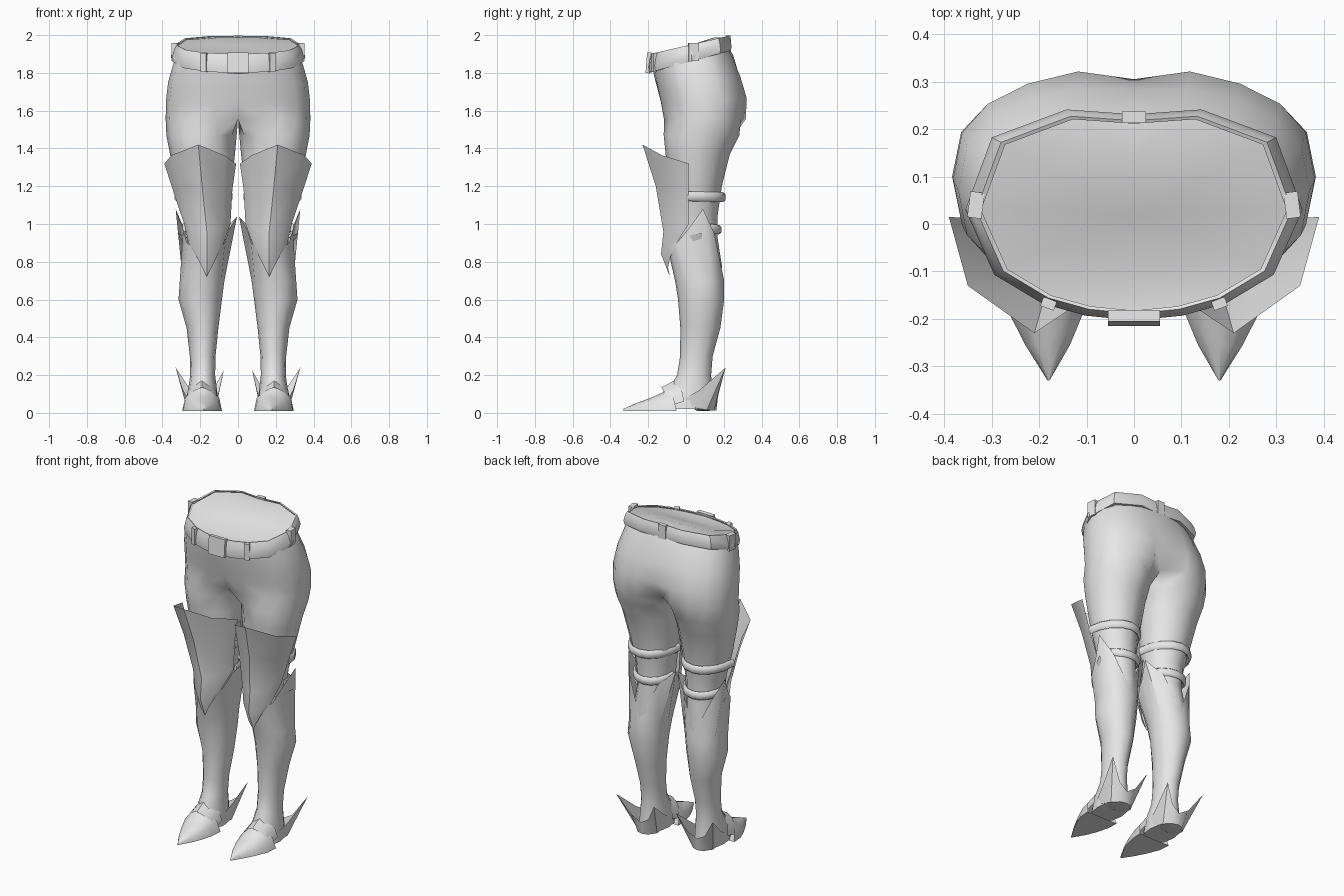
import bpy, bmesh, math
from math import sin, cos, pi, radians

if "Cube" in bpy.data.objects:
    bpy.data.objects.remove(bpy.data.objects["Cube"])

grey = bpy.data.materials.new("light_grey")
grey.diffuse_color = (0.8, 0.8, 0.8, 1)
grey.use_nodes = True
grey.node_tree.nodes["Principled BSDF"].inputs["Base Color"].default_value = grey.diffuse_color


def finish(ob, angle, mirror):
    ob.data.materials.append(grey)
    bpy.ops.object.select_all(action='DESELECT')
    ob.select_set(True)
    bpy.context.view_layer.objects.active = ob
    bpy.ops.object.shade_smooth_by_angle(angle=radians(angle))
    if mirror:
        m = ob.modifiers.new("Mirror", 'MIRROR')
        m.use_mirror_merge = True
        m.merge_threshold = 0.0005
    return ob


def loft(name, rows, closed=True, cap_start=False, cap_end=False, angle=50, mirror=True):
    """Skin a list of equal-length point rows."""
    bm = bmesh.new()
    vs = [[bm.verts.new(p) for p in r] for r in rows]
    n = len(rows[0])
    for a, b in zip(vs, vs[1:]):
        for i in range(n if closed else n - 1):
            j = (i + 1) % n
            bm.faces.new((a[i], b[i], b[j], a[j]))
    if cap_start:
        bm.faces.new(vs[0])
    if cap_end:
        bm.faces.new(vs[-1][::-1])
    # drop inner faces lying on the mirror plane
    flat = [f for f in bm.faces if all(abs(v.co.x) < 1e-5 for v in f.verts)]
    bmesh.ops.delete(bm, geom=flat, context='FACES')
    bmesh.ops.remove_doubles(bm, verts=bm.verts, dist=0.0004)
    bmesh.ops.recalc_face_normals(bm, faces=bm.faces)
    me = bpy.data.meshes.new(name)
    bm.to_mesh(me)
    bm.free()
    ob = bpy.data.objects.new(name, me)
    bpy.context.collection.objects.link(ob)
    return finish(ob, angle, mirror)


def ellipse(z, cx, cy, rx, ry, start=-90):
    return [(cx + rx * cos(radians(start + 30 * i)),
             cy + ry * sin(radians(start + 30 * i)), z) for i in range(12)]


# Hips and thighs: half pelvis rings flowing into one leg, then mirrored
def pelvis(z, slope, hx, yf, yb, cleft):
    cy, ry = (yf + yb) / 2, (yb - yf) / 2
    pts = []
    for i in range(11):
        c = cos(pi * i / 10)
        y = cy - ry * math.copysign(abs(c) ** 0.75, c)
        if i == 10:
            y -= cleft
        if i == 0:
            y += cleft * 0.3
        x = 0 if i in (0, 10) else hx * sin(pi * i / 10)
        pts.append((x, y, z + slope * y))
    return pts + [(0, cy, z + slope * cy)]


body = [pelvis(*p) for p in (
    (1.90, .25, .32, -.18, .215, 0),
    (1.83, .25, .345, -.17, .25, 0),
    (1.74, .15, .37, -.155, .295, .012),
    (1.65, .05, .381, -.14, .33, .025),
    (1.555, 0, .383, -.125, .325, .09))]
body += [ellipse(*p, start=-150) for p in (
    (1.47, .193, .082, .186, .2),
    (1.37, .188, .062, .172, .17),
    (1.20, .18, .05, .145, .14),
    (1.05, .17, .048, .115, .12),
    (0.92, .167, .05, .1, .118),
    (0.78, .18, .075, .095, .115),
    (0.62, .195, .08, .09, .1))]
loft("hips_and_thighs", body, angle=70)

# Belt: tilted band closed by a waist cap
outline = [(0, -.2), (.1, -.19), (.19, -.165), (.29, -.105), (.35, .03),
           (.295, .18), (.14, .238), (0, .228)]


def belt_row(scale, t, drop=0):
    row = []
    for x, y in outline:
        lo, hi = 1.80 + .27 * (y + .2), 1.90 + .22 * (y + .2)
        row.append((x * scale, .02 + (y - .02) * scale, lo + (hi - lo) * t - drop))
    return row


loft("belt", [belt_row(.93, .02), belt_row(1.0, 0), belt_row(1.015, .3),
              belt_row(.985, .75), belt_row(.95, 1), belt_row(.92, .96)],
     closed=False, angle=40)
loft("waist_cap", [belt_row(.925, .9), belt_row(.6, .9, -.0), [(0, .02, 1.945)] * 8],
     closed=False, angle=60)


def plate(name, loc, size, turn=0, tilt=0, mirror=False):
    bpy.ops.mesh.primitive_cube_add(size=1, location=(0, 0, 0))
    ob = bpy.context.object
    ob.name = name
    from_cube = ob.data
    for v in from_cube.vertices:
        v.co = [v.co[k] * size[k] for k in range(3)]
        x, y, z = v.co
        y, z = y * cos(tilt) - z * sin(tilt), y * sin(tilt) + z * cos(tilt)
        v.co = (x * cos(turn) - y * sin(turn) + loc[0],
                x * sin(turn) + y * cos(turn) + loc[1], z + loc[2])
    return finish(ob, 30, mirror)


# Buckle and belt loops
plate("buckle", (0, -.198, 1.853), (.11, .024, .11), tilt=-.08)
plate("front_belt_loop", (.18, -.168, 1.856), (.03, .02, .1), turn=.35, mirror=True)
plate("side_belt_loop", (.333, .04, 1.91), (.055, .03, .095), turn=1.7, mirror=True)
plate("back_belt_loop", (0, .225, 1.955), (.05, .025, .085))

# Thigh plates: open front shells ending in a point below the knee
loft("thigh_plate", [
    [(.39, .015, 1.32), (.35, -.13, 1.365), (.21, -.23, 1.42), (.075, -.14, 1.365), (.01, .01, 1.32)],
    [(.345, .012, 1.18), (.3, -.1, 1.19), (.19, -.16, 1.2), (.075, -.1, 1.19), (.03, .012, 1.18)],
    [(.285, .015, 1.0), (.255, -.075, .98), (.165, -.12, .96), (.08, -.075, .98), (.04, .015, 1.0)],
    [(.262, -.05, .9), (.232, -.09, .87), (.165, -.132, .84), (.1, -.09, .87), (.075, -.05, .9)],
    [(.215, -.085, .82), (.19, -.095, .77), (.165, -.085, .72), (.14, -.095, .77), (.115, -.085, .82)],
], closed=False, angle=55)


# Straps behind the thigh and knee
def strap(name, z, cx, cy, rx, ry, h, t, lift):
    rows = []
    for k in range(9):
        a = pi * k / 8
        row = []
        for u, v in ((-1, -.6), (0, -1), (1, -.6), (1, .6), (0, 1), (-1, .6)):
            row.append((cx + (rx + u * t) * cos(a), cy + (ry + u * t) * sin(a),
                        z + v * h + lift * sin(a)))
        rows.append(row)
    loft(name, rows, cap_start=True, cap_end=True)


strap("upper_strap", 1.147, .183, .01, .142, .187, .026, .012, -.005)
strap("lower_strap", .985, .17, .05, .113, .125, .025, .012, -.015)

# Boots: pointed side wings at the rim and a notch behind
rim = [(.165, -.09, .84), (.22, -.08, .86), (.27, -.05, .90), (.29, .01, .97),
       (.33, .09, 1.08), (.275, .15, .95), (.185, .19, .74), (.09, .15, .95),
       (.005, .09, 1.04), (.05, .01, .97), (.07, -.05, .90), (.11, -.08, .86)]
loft("boot", [rim] + [ellipse(*p) for p in (
    (.70, .19, .072, .118, .13),
    (.60, .2, .08, .115, .122),
    (.45, .188, .076, .084, .106),
    (.30, .187, .055, .068, .086),
    (.20, .187, .043, .066, .09),
    (.11, .188, .02, .078, .12),
    (.02, .19, .015, .085, .135))], cap_end=True, angle=55)

# Small pointed side guards at the knee
loft("knee_guard", [
    [(.27, -.03, .93), (.285, .03, .9), (.278, .08, .87)],
    [(.318, .075, .95), (.319, .08, .95), (.32, .085, .95)]], closed=False)


# Foot armour: arches lofted along the foot
def arch(y, hw, h, base=.01, cx=.19, peak=0.0, rise=0.0):
    row = []
    for k in range(7):
        a = pi * k / 6
        row.append((cx + hw * cos(a), y - peak * sin(a) ** 2,
                    base + h * sin(a) ** .8 + (rise if k == 3 else 0)))
    return row


loft("toe_cap", [arch(-.33, .002, .012, cx=.18), arch(-.255, .047, .045, cx=.182),
                 arch(-.19, .077, .068, cx=.185), arch(-.12, .1, .1),
                 arch(-.05, .105, .12, peak=.06, rise=.01)],
     closed=True, cap_start=True, angle=55)
loft("instep_plate", [arch(-.085, .088, .085, base=.04, peak=.045, rise=.01),
                      arch(-.01, .088, .1, base=.06, peak=.045, rise=.015)],
     closed=False)

# Heel guard: flared wings either side of the heel
low = [(.262, -.01, .05), (.272, .04, .03), (.26, .11, .015), (.225, .15, .012),
       (.19, .16, .012), (.155, .15, .012), (.12, .11, .015), (.11, .04, .03), (.116, -.01, .05)]
high = [(.268, .0, .08), (.29, .07, .12), (.33, .21, .24), (.25, .175, .12),
        (.19, .165, .085), (.135, .175, .12), (.075, .205, .225), (.1, .07, .12), (.112, .0, .08)]
loft("heel_guard", [low, high], closed=False, angle=35)
loft("heel_sole", [low, [(.19, .06, .01)] * 9], closed=False, angle=35)
